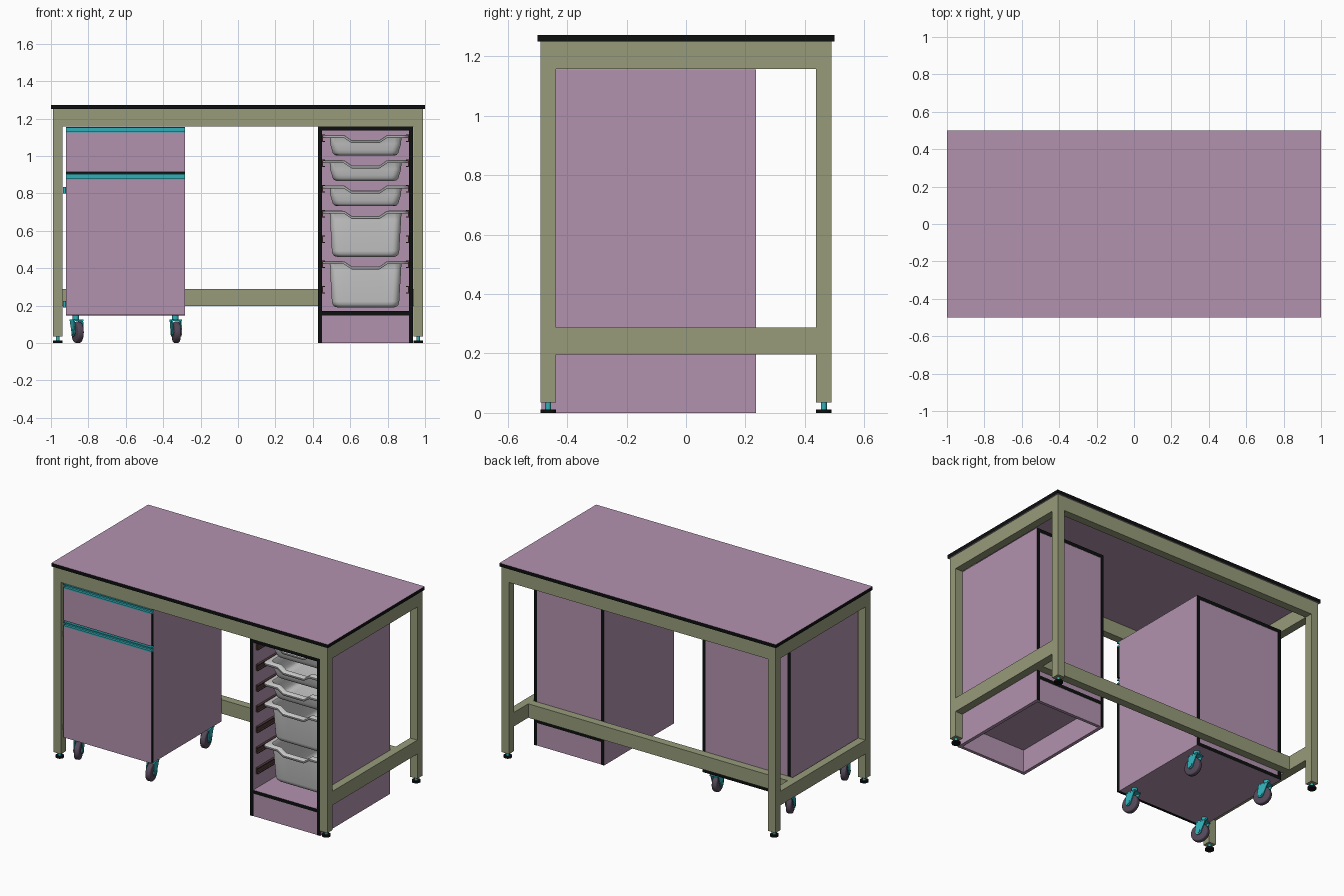
import bpy, bmesh
from math import sin, cos, pi, radians
from mathutils import Matrix, Vector

if "Cube" in bpy.data.objects:
    bpy.data.objects.remove(bpy.data.objects["Cube"])


def mat(name, r, g, b):
    m = bpy.data.materials.new(name)
    m.diffuse_color = (r, g, b, 1)
    m.use_nodes = True
    m.node_tree.nodes["Principled BSDF"].inputs["Base Color"].default_value = m.diffuse_color
    return m


PANEL = mat("mauve_panel", 0.45, 0.29, 0.43)
EDGE = mat("black_edge", 0.004, 0.005, 0.005)
FRAME = mat("olive_metal", 0.31, 0.33, 0.195)
TEAL = mat("teal_metal", 0.03, 0.43, 0.48)
BROWN = mat("brown_runner", 0.08, 0.04, 0.04)
TYRE = mat("dark_tyre", 0.09, 0.065, 0.10)


def finish(name, bm, *mats):
    bmesh.ops.recalc_face_normals(bm, faces=bm.faces)
    me = bpy.data.meshes.new(name)
    bm.to_mesh(me)
    bm.free()
    for m in mats:
        me.materials.append(m)
    ob = bpy.data.objects.new(name, me)
    bpy.context.collection.objects.link(ob)
    return ob


def smooth(ob, angle=35):
    bpy.ops.object.select_all(action='DESELECT')
    ob.select_set(True)
    bpy.context.view_layer.objects.active = ob
    bpy.ops.object.shade_smooth_by_angle(angle=radians(angle))


def box(name, x, y, z, m, edge_axes=""):
    """Box from ranges; faces whose normal lies on edge_axes get the black edging."""
    bm = bmesh.new()
    bmesh.ops.create_cube(bm, size=1)
    for v in bm.verts:
        v.co = [(a + b) / 2 + c * (b - a) for (a, b), c in zip((x, y, z), v.co)]
    bm.normal_update()
    for f in bm.faces:
        if any(abs(f.normal["xyz".index(a)]) > 0.5 for a in edge_axes):
            f.material_index = 1
    return finish(name, bm, m, EDGE)


def cyl(name, r, depth, centre, m, axis='Z', seg=20, bevel=0):
    bm = bmesh.new()
    rot = Matrix.Rotation(pi / 2, 4, 'Y') if axis == 'X' else Matrix()
    bmesh.ops.create_cone(bm, cap_ends=True, segments=seg, radius1=r, radius2=r,
                          depth=depth, matrix=Matrix.Translation(centre) @ rot)
    if bevel:
        rims = [e for e in bm.edges if any(len(f.verts) > 4 for f in e.link_faces)]
        bmesh.ops.bevel(bm, geom=rims, offset=bevel, segments=3, profile=0.5, affect='EDGES')
    ob = finish(name, bm, m)
    smooth(ob)
    return ob


def prism(name, pts, axis, lo, hi, m):
    """Extrude a 2D outline along x (outline in y,z) or along y (outline in x,z)."""
    bm = bmesh.new()
    vs = [bm.verts.new((lo, a, b) if axis == 'x' else (a, lo, b)) for a, b in pts]
    f = bm.faces.new(vs)
    ext = bmesh.ops.extrude_face_region(bm, geom=[f])["geom"]
    step = Vector((hi - lo, 0, 0) if axis == 'x' else (0, hi - lo, 0))
    bmesh.ops.translate(bm, verts=[g for g in ext if isinstance(g, bmesh.types.BMVert)], vec=step)
    return finish(name, bm, m)


def span(s, a, b):
    return (min(s * a, s * b), max(s * a, s * b))


# Worktop with black edge band
box("worktop", (-1, 1), (-.5, .5), (1.25, 1.272), PANEL, "xy")

# Metal frame: legs, feet, rails
OUT, IN = 0.99, 0.938
for sx in (-1, 1):
    for sy in (-1, 1):
        box("leg", span(sx, IN, OUT), span(sy, .438, .49), (.035, 1.25), FRAME)
        c = (sx * .964, sy * .464)
        cyl("foot_stem", .01, .03, (*c, .025), TEAL, seg=12)
        cyl("foot_pad", .026, .012, (*c, .006), EDGE)
    box("side_top_rail", span(sx, IN, OUT), (-.438, .438), (1.158, 1.25), FRAME)
    box("side_low_rail", span(sx, IN, OUT), (-.438, .438), (.197, .288), FRAME)
    box("long_top_rail", (-IN, IN), span(sx, .438, .49), (1.158, 1.25), FRAME)
box("back_stretcher", (-IN, IN), (.238, .29), (.197, .288), FRAME)

# Shared cabinet carcass: two sides, top, bottom, back
T = 0.022


def carcass(prefix, x0, x1, y0, y1, z0, zshelf, z1):
    box(prefix + "_left_side", (x0, x0 + T), (y0, y1), (z0, z1), PANEL, "y")
    box(prefix + "_right_side", (x1 - T, x1), (y0, y1), (z0, z1), PANEL, "y")
    box(prefix + "_top", (x0 + T, x1 - T), (y0, y1), (z1 - T, z1), PANEL, "y")
    box(prefix + "_bottom", (x0 + T, x1 - T), (y0, y1), (zshelf, zshelf + T), PANEL, "y")
    box(prefix + "_back", (x0 + T, x1 - T), (y1 - .018, y1 - .002), (zshelf + T, z1 - T), PANEL)


# Tray cabinet with hollow plinth
X0, X1 = .428, .936
carcass("tray_cabinet", X0, X1, -.487, .235, 0, .148, 1.157)
for n, y in (("front", (-.485, -.465)), ("back", (.213, .233))):
    box(n + "_plinth", (X0 + T, X1 - T), y, (0, .148), PANEL)

# Tray runners, C-shaped channels on both inner walls
CH = [(0, -.02), (.015, -.02), (.015, -.014), (.005, -.014),
      (.005, .014), (.015, .014), (.015, .02), (0, .02)]
for i in range(7):
    z = 1.095 - .135 * i
    prism("left_runner", [(X0 + T + a, z + b) for a, b in CH], 'y', -.455, .2, BROWN)
    prism("right_runner", [(X1 - T - a, z + b) for a, b in CH], 'y', -.455, .2, BROWN)


def tray_loop(w, d, r):
    """Rounded rectangle with extra points on front and back for the hand dip."""
    dip = [-.115, -.075, .075, .115]
    pts = []
    for k, (sx, sy) in enumerate(((1, -1), (1, 1), (-1, 1), (-1, -1))):
        for j in range(6):
            a = (k - 1) * pi / 2 + j * pi / 10
            pts.append((sx * (w - r) + r * cos(a), sy * (d - r) + r * sin(a)))
        if k == 1:
            pts += [(x, d) for x in reversed(dip)]
    return pts + [(x, -d) for x in dip]


def tray(name, ztop, h):
    bm = bmesh.new()
    cx, cy, w, d = (X0 + X1) / 2, -.1, .228, .30
    profile = [(0, -.014, 1), (0, -.003, 1), (.004, 0, 1), (.034, 0, 1), (.038, -.006, 1),
               (.04, -.045, 0), (.05, -h + .03, 0), (.054, -h + .014, 0),
               (.063, -h + .004, 0), (.078, -h, 0)]
    loops = []
    for inset, dz, dips in profile:
        row = []
        for x, y in tray_loop(w - inset, d - inset, .035):
            drop = .027 * dips if abs(x) < .09 else 0
            row.append(bm.verts.new((cx + x, cy + y, ztop + dz - drop)))
        loops.append(row)
    n = len(loops[0])
    for a, b in zip(loops, loops[1:]):
        for i in range(n):
            bm.faces.new((a[i], a[(i + 1) % n], b[(i + 1) % n], b[i]))
    bm.faces.new(loops[-1])
    ob = finish(name, bm)
    sol = ob.modifiers.new("wall", 'SOLIDIFY')
    sol.thickness, sol.offset = .004, 0
    smooth(ob)


for slot, h in ((0, .107), (1, .107), (2, .107), (3, .243), (5, .243)):
    tray("shallow_tray" if h < .2 else "deep_tray", 1.11 - .135 * slot, h)

# Mobile drawer cabinet
A, B, YF, YD = -.92, -.283, -.49, -.468
carcass("mobile_cabinet", A, B, YD + .001, .235, .148, .148, 1.155)
box("divider", (A + T, B - T), (YD + .001, .2), (.885, .925), PANEL, "y")
box("drawer_front", (A, B), (YF, YD), (.915, 1.124), PANEL, "xz")
box("door", (A, B), (YF, YD), (.15, .875), PANEL, "xz")
GRIP = [(YF, 0), (YD, 0), (YD, .031), (YF, .031), (YF, .024),
        (YD - .006, .024), (YD - .006, .008), (YF, .008)]
for n, z in (("drawer_handle", 1.124), ("door_handle", .875)):
    prism(n, [(y, z + b) for y, b in GRIP], 'x', A, B, TEAL)
for z in (.207, .817):
    cyl("door_hinge", .008, .036, (A - .008, YD, z), TEAL, seg=12)


# Swivel casters: stem, fork, tyre and hub, built locally then placed
def caster(x, y, turn):
    r, trail = .057, -.028
    cheek = [(trail + .022 * cos(a), r + .022 * sin(a))
             for a in (pi * (1 + k / 6) for k in range(7))] + [(.024, .124), (-.04, .124)]
    parts = [cyl("caster_stem", .018, .03, (0, 0, .134), TEAL, seg=16),
             box("caster_crown", (-.028, .028), (-.04, .026), (.117, .125), TEAL),
             cyl("caster_tyre", r, .034, (0, trail, r), TYRE, 'X', 28, .009),
             cyl("caster_hub", .014, .06, (0, trail, r), TEAL, 'X', 16)]
    for s in (-1, 1):
        lo, hi = span(s, .021, .027)
        parts.append(prism("caster_fork", cheek, 'x', lo, hi, TEAL))
    for p in parts:
        p.matrix_world = Matrix.Translation((x, y, 0)) @ Matrix.Rotation(radians(turn), 4, 'Z')


for x, turn in ((-.867, 20), (-.335, 10)):
    caster(x, -.395, turn)
    caster(x, .17, turn)
